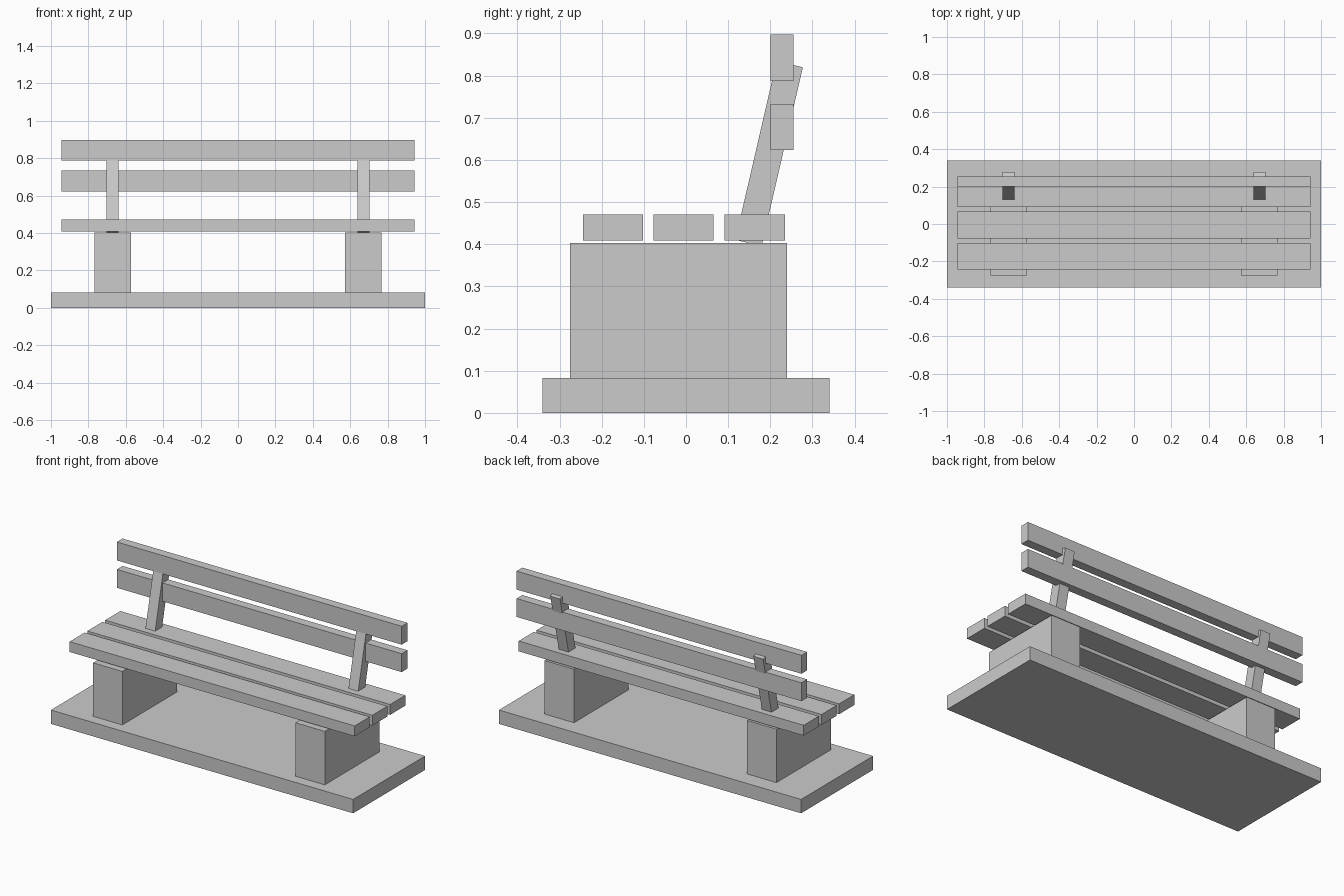
import bpy
import math
from mathutils import Matrix

cube = bpy.data.objects.get("Cube")
if cube:
    bpy.data.objects.remove(cube, do_unlink=True)

grey = bpy.data.materials.new("plain grey")
grey.use_nodes = True
colour = (0.6, 0.6, 0.6, 1.0)
grey.diffuse_color = colour
grey.node_tree.nodes["Principled BSDF"].inputs["Base Color"].default_value = colour


def box(name, centre, size, tilt=0.0):
    """Flat-sided box, optionally leaning back about the x axis."""
    bpy.ops.mesh.primitive_cube_add(size=1, location=centre)
    obj = bpy.context.object
    obj.name = name
    obj.data.transform(Matrix.Diagonal((*size, 1)))
    obj.rotation_euler.x = -tilt
    obj.data.materials.append(grey)
    return obj


# Ground slab
box("base_slab", (0, 0, 0.0415), (2, 0.68, 0.083))

# Support blocks and leaning back posts, one pair per side
for side, sign in (("left", 1), ("right", -1)):
    box(f"{side}_support", (sign * 0.67, -0.0175, 0.242), (0.194, 0.515, 0.322))
    box(f"{side}_back_post", (sign * 0.672, 0.197, 0.615),
        (0.064, 0.064, 0.435), math.radians(13))

# Seat planks
for name, y in (("front", -0.173), ("middle", -0.006), ("rear", 0.163)):
    box(f"{name}_seat_plank", (0, y, 0.44), (1.886, 0.143, 0.062))

# Backrest planks
for name, z in (("lower", 0.678), ("upper", 0.842)):
    box(f"{name}_back_plank", (0, 0.228, z), (1.886, 0.054, 0.11))
